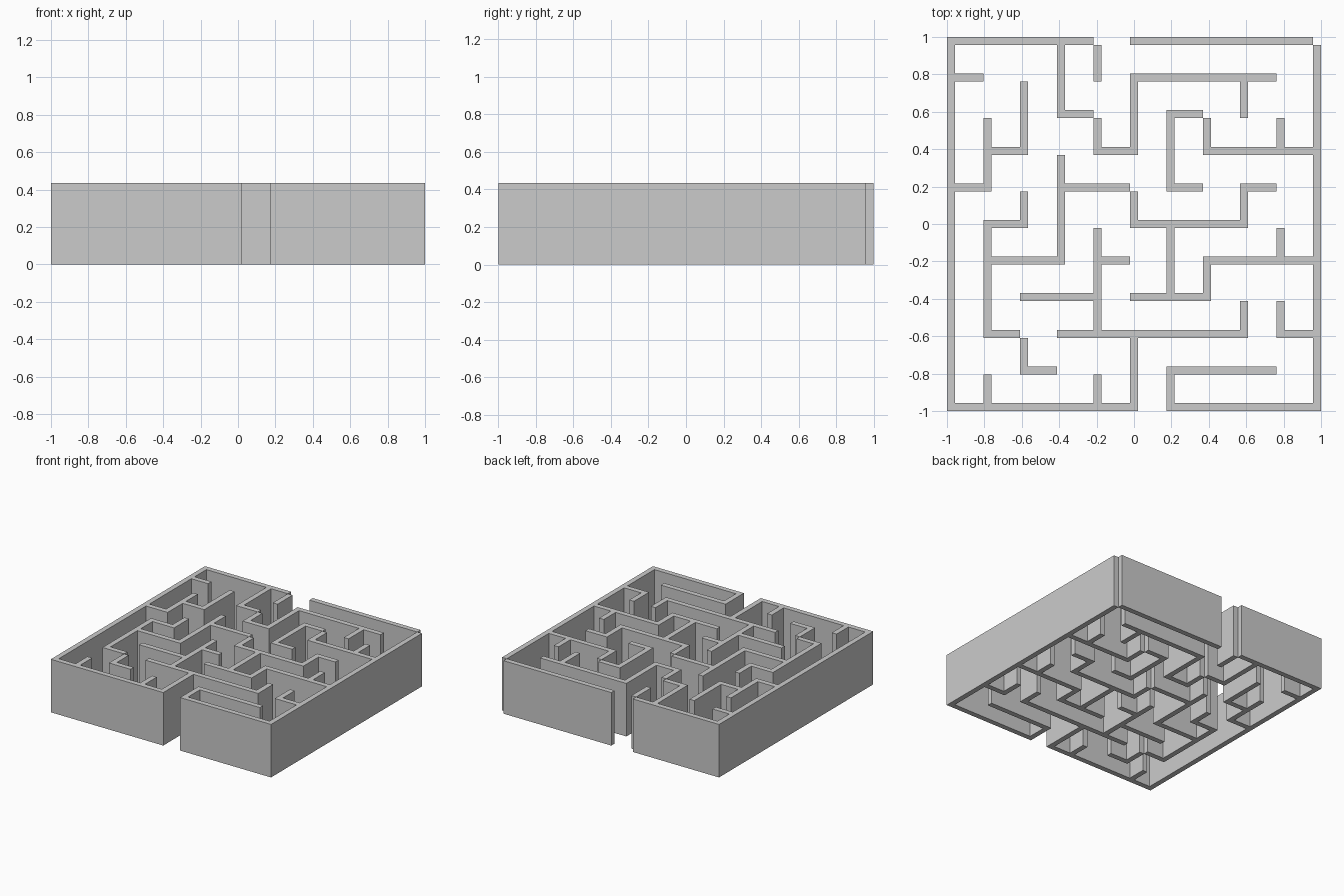
import bpy, bmesh

if "Cube" in bpy.data.objects:
    bpy.data.objects.remove(bpy.data.objects["Cube"])

N = 10             # maze cells per side
T = 0.043          # wall thickness
P = (2 - T) / N    # cell pitch
H = 0.435          # wall height

# Wall runs per grid line: line -> [(start, end), ...]
rows = {10: [(0, 4), (5, 10)], 9: [(0, 1), (5, 9)], 8: [(3, 4), (6, 7)],
        7: [(1, 2), (4, 5), (7, 10)], 6: [(0, 1), (3, 5), (6, 7), (8, 9)],
        5: [(1, 2), (5, 8)], 4: [(1, 3), (4, 5), (7, 10)], 3: [(2, 4), (5, 7)],
        2: [(1, 2), (3, 8), (9, 10)], 1: [(2, 3), (6, 9)], 0: [(0, 5), (6, 10)]}
cols = {0: [(0, 10)], 1: [(0, 1), (2, 5), (6, 8)], 2: [(1, 2), (5, 6), (7, 9)],
        3: [(4, 7), (8, 10)], 4: [(0, 1), (2, 5), (7, 8), (9, 10)],
        5: [(0, 2), (5, 6), (7, 9)], 6: [(0, 1), (3, 5), (6, 8)],
        7: [(3, 4), (7, 8)], 8: [(2, 3), (5, 6), (8, 9)],
        9: [(2, 3), (4, 5), (7, 8)], 10: [(0, 10)]}


def coord(k):
    """Position of the k-th line: even = wall start, odd = wall end."""
    return -1 + (k // 2) * P + (k % 2) * T


def build(name, tiles):
    """Raise a set of plan tiles into one closed wall mesh."""
    bm = bmesh.new()

    def face(pts):
        bm.faces.new([bm.verts.new((coord(x), coord(y), z)) for x, y, z in pts])

    for x, y in tiles:
        ring = [(x, y), (x + 1, y), (x + 1, y + 1), (x, y + 1)]
        face([(a, b, H) for a, b in ring])
        face([(a, b, 0) for a, b in reversed(ring)])
        for k, (dx, dy) in enumerate([(0, -1), (1, 0), (0, 1), (-1, 0)]):
            if (x + dx, y + dy) not in tiles:
                p, q = ring[k], ring[(k + 1) % 4]
                face([(*p, 0), (*q, 0), (*q, H), (*p, H)])
    bmesh.ops.remove_doubles(bm, verts=bm.verts, dist=1e-4)
    bmesh.ops.dissolve_limit(bm, angle_limit=0.01, verts=bm.verts, edges=bm.edges)
    mesh = bpy.data.meshes.new(name)
    bm.to_mesh(mesh)
    bm.free()
    bpy.context.collection.objects.link(bpy.data.objects.new(name, mesh))


# Mark the plan tiles covered by each wall run
outer, inner = set(), set()
for lines, flip in ((rows, False), (cols, True)):
    for line, runs in lines.items():
        target = outer if line in (0, N) else inner
        for a, b in runs:
            for k in range(2 * a, 2 * b):
                target.add((2 * line, k) if flip else (k, 2 * line))
inner -= outer

# Perimeter with two gates, then the inner maze partitions
build("outer_walls", outer)
build("inner_walls", inner)
